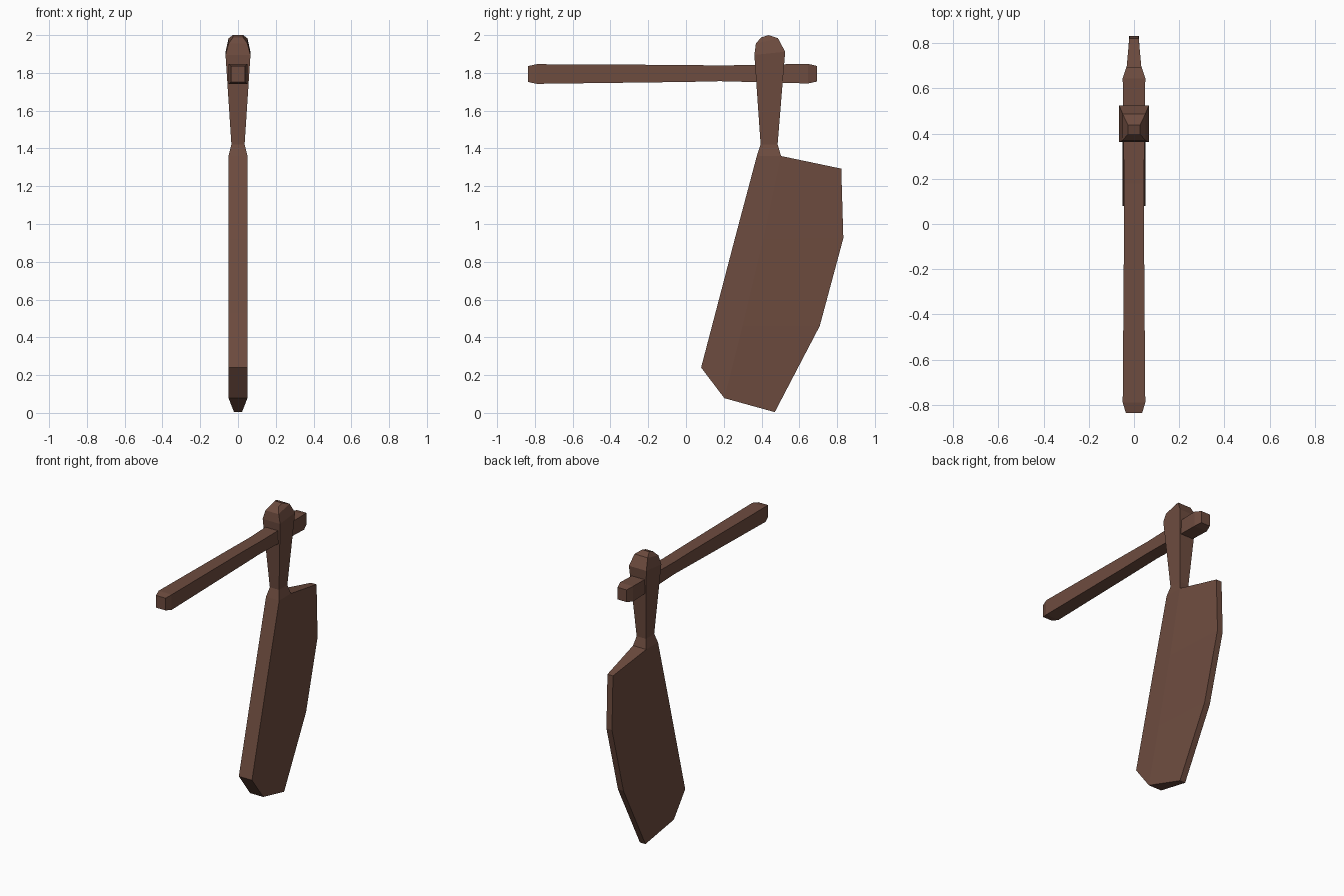
import bpy, bmesh

if "Cube" in bpy.data.objects:
    bpy.data.objects.remove(bpy.data.objects["Cube"])

wood = bpy.data.materials.new("brown wood")
wood.diffuse_color = (0.155, 0.072, 0.050, 1)
wood.use_nodes = True
wood.node_tree.nodes["Principled BSDF"].inputs["Base Color"].default_value = wood.diffuse_color


def finish(name, bm):
    bmesh.ops.recalc_face_normals(bm, faces=bm.faces)
    mesh = bpy.data.meshes.new(name)
    bm.to_mesh(mesh)
    bm.free()
    mesh.materials.append(wood)
    obj = bpy.data.objects.new(name, mesh)
    bpy.context.collection.objects.link(obj)
    return obj


def loft(name, rings, cap_start=True):
    """Four-sided loft; each ring is (y0, z0, y1, z1, half width)."""
    bm = bmesh.new()
    loops = [[bm.verts.new(p) for p in ((-h, y0, z0), (h, y0, z0), (h, y1, z1), (-h, y1, z1))]
             for y0, z0, y1, z1, h in rings]
    for a, b in zip(loops, loops[1:]):
        for i in range(4):
            j = (i + 1) % 4
            bm.faces.new((a[i], a[j], b[j], b[i]))
    if cap_start:
        bm.faces.new(loops[0])
    bm.faces.new(loops[-1])
    return finish(name, bm)


# Tiller bar: slim in the middle, chamfered at both ends
loft("tiller", [
    (-0.837, 1.752, -0.837, 1.836, 0.036),
    (-0.79, 1.742, -0.79, 1.846, 0.050),
    (0.0, 1.752, 0.0, 1.842, 0.044),
    (0.18, 1.756, 0.18, 1.839, 0.044),
    (0.645, 1.744, 0.645, 1.848, 0.050),
    (0.693, 1.754, 0.693, 1.837, 0.034)])

# Rudder post: narrow neck flaring to a rounded head
loft("rudder_post", [
    (0.375, 1.36, 0.503, 1.36, 0.050),
    (0.395, 1.422, 0.485, 1.422, 0.035),
    (0.362, 1.895, 0.525, 1.912, 0.066),
    (0.370, 1.955, 0.487, 1.983, 0.050),
    (0.398, 1.988, 0.438, 2.0, 0.027)], cap_start=False)

# Blade stations: leading, mid and trailing (y, z), thinning past the mid line
stations = [
    ((0.08, 0.24), (0.203, 0.078), (0.47, 0.004)),
    ((0.156, 0.53), (0.30, 0.46), (0.708, 0.46)),
    ((0.258, 0.92), (0.41, 0.92), (0.833, 0.925)),
    ((0.375, 1.36), (0.503, 1.36), (0.822, 1.293))]
half = (0.050, 0.050, 0.021)
bm = bmesh.new()
left, right = ([[bm.verts.new((s * h, y, z)) for h, (y, z) in zip(half, st)]
                for st in stations] for s in (-1, 1))
for r in range(3):
    for side in (left, right):
        for c in range(2):
            bm.faces.new((side[r][c], side[r][c + 1], side[r + 1][c + 1], side[r + 1][c]))
    for c in (0, 2):
        bm.faces.new((left[r][c], right[r][c], right[r + 1][c], left[r + 1][c]))
# bottom edges and the exposed top edge behind the post
for r, c in ((0, 0), (0, 1), (3, 1)):
    bm.faces.new((left[r][c], right[r][c], right[r][c + 1], left[r][c + 1]))
finish("rudder_blade", bm)
